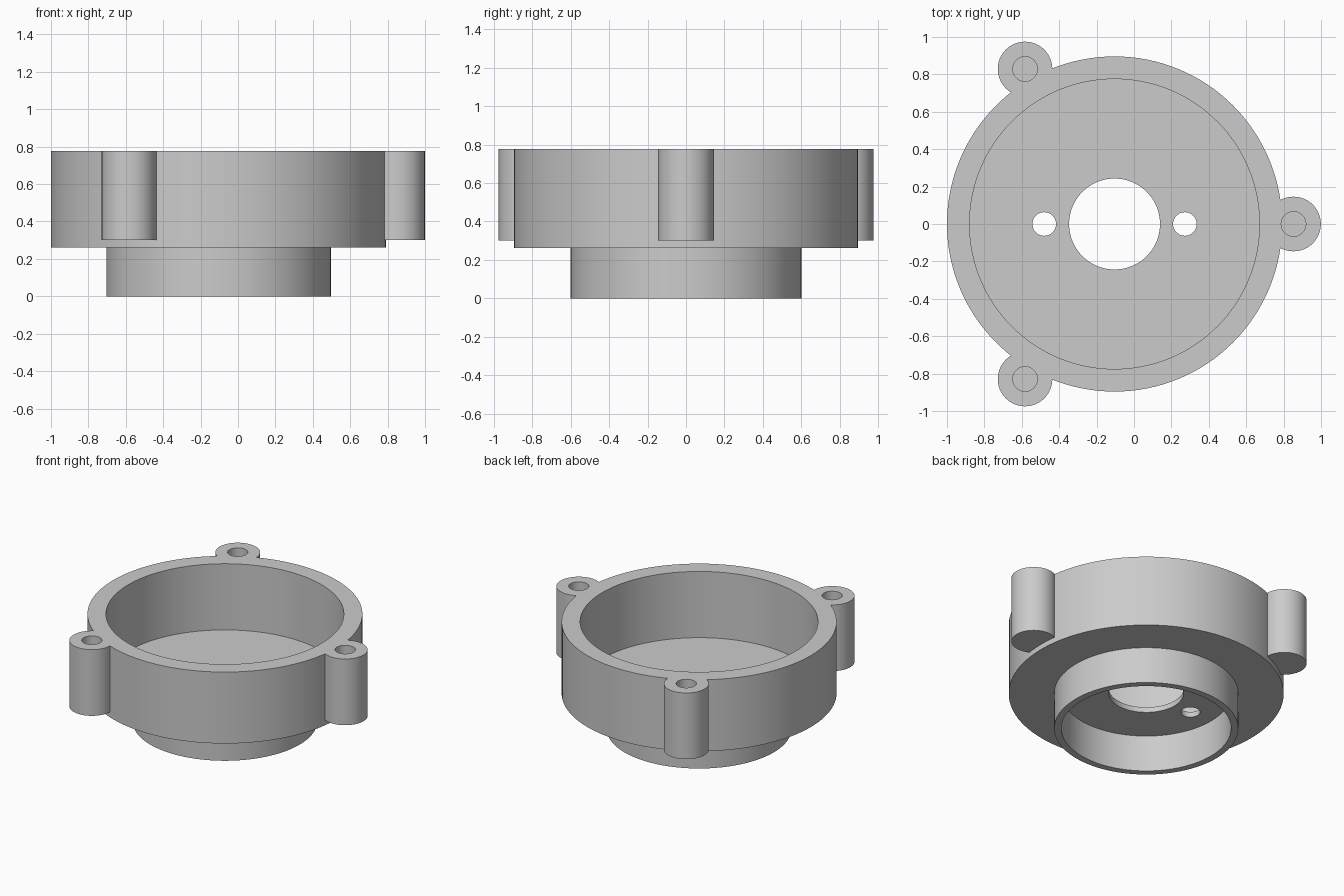
import bpy, bmesh, math

cube = bpy.data.objects.get("Cube")
if cube:
    bpy.data.objects.remove(cube)

CX = -0.104                          # axis of the round housing
BASE, FLOOR, TOP = 0.262, 0.30, 0.776
LUG_DIST = 0.957

grey = bpy.data.materials.new("plain grey")
grey.use_nodes = True
colour = (0.6, 0.6, 0.6, 1)
grey.diffuse_color = colour
grey.node_tree.nodes["Principled BSDF"].inputs["Base Color"].default_value = colour


def new_object(name, bm):
    bmesh.ops.recalc_face_normals(bm, faces=bm.faces)
    mesh = bpy.data.meshes.new(name)
    bm.to_mesh(mesh)
    bm.free()
    mesh.materials.append(grey)
    obj = bpy.data.objects.new(name, mesh)
    bpy.context.collection.objects.link(obj)
    return obj


def lathe(name, profile, steps=128):
    """Spin a closed radius/height outline around the housing axis."""
    bm = bmesh.new()
    verts = [bm.verts.new((CX + r, 0, z)) for r, z in profile]
    edges = [bm.edges.new((v, verts[i - 1])) for i, v in enumerate(verts)]
    bmesh.ops.spin(bm, geom=verts + edges, cent=(CX, 0, 0), axis=(0, 0, 1),
                   angle=math.tau, steps=steps, use_duplicate=False)
    bmesh.ops.remove_doubles(bm, verts=bm.verts, dist=1e-5)
    return new_object(name, bm)


def cylinder(name, x, y, radius, z0, z1, segments=64):
    bm = bmesh.new()
    bmesh.ops.create_cone(bm, cap_ends=True, segments=segments, radius1=radius,
                          radius2=radius, depth=z1 - z0)
    bmesh.ops.translate(bm, verts=bm.verts, vec=(x, y, (z0 + z1) / 2))
    return new_object(name, bm)


def combine(target, tool, operation):
    """Apply a boolean and discard the tool."""
    bpy.context.view_layer.objects.active = target
    mod = target.modifiers.new(tool.name, "BOOLEAN")
    mod.operation, mod.solver, mod.object = operation, "EXACT", tool
    bpy.ops.object.modifier_apply(modifier=mod.name)
    bpy.data.objects.remove(tool)


# Cup, floor with centre bore, and hollow neck below
housing = lathe("housing", [
    (0.243, BASE), (0.553, BASE), (0.553, 0), (0.6, 0), (0.6, BASE),
    (0.896, BASE), (0.896, TOP), (0.775, TOP), (0.775, FLOOR), (0.243, FLOOR)])

# Three mounting lugs with bolt holes
spots = [(CX + LUG_DIST * math.cos(a), LUG_DIST * math.sin(a))
         for a in (0, math.tau / 3, -math.tau / 3)]
for x, y in spots:
    combine(housing, cylinder("mounting_lug", x, y, 0.146, FLOOR, TOP), "UNION")
for x, y in spots:
    combine(housing, cylinder("bolt_hole", x, y, 0.066, FLOOR, TOP + 0.1), "DIFFERENCE")

# Pair of small holes in the floor
for side in (-1, 1):
    combine(housing, cylinder("floor_hole", CX + side * 0.376, 0, 0.063, 0.2, 0.4),
            "DIFFERENCE")

# Smooth curved walls, crisp rims
bpy.ops.object.select_all(action="DESELECT")
housing.select_set(True)
bpy.context.view_layer.objects.active = housing
bpy.ops.object.shade_smooth_by_angle(angle=math.radians(30))
